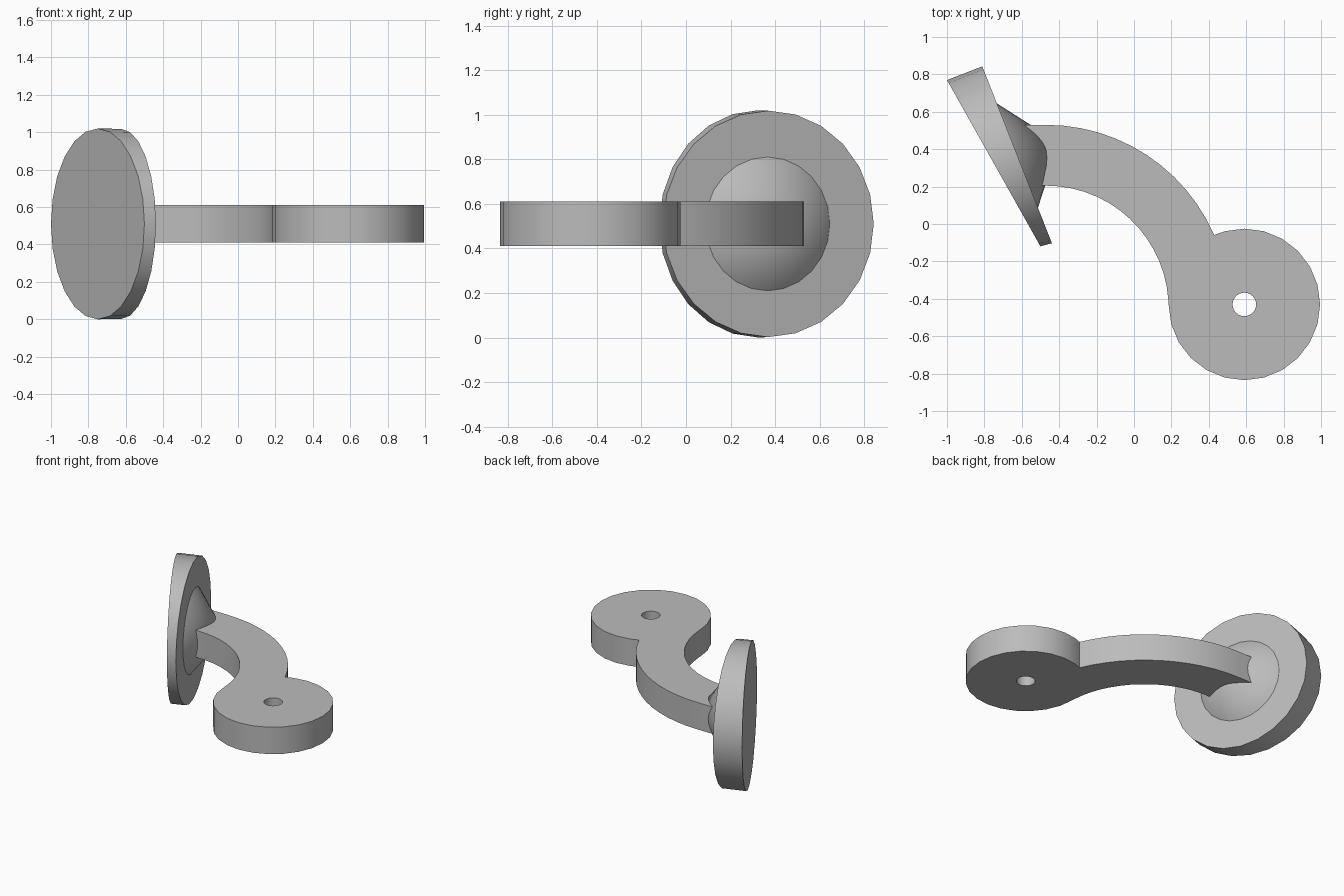
import bpy, bmesh
from math import sin, cos, radians, pi
from mathutils import Vector

cube = bpy.data.objects.get("Cube")
if cube:
    bpy.data.objects.remove(cube, do_unlink=True)

MID_Z = 0.51        # shared centre height
SEGMENTS = 24

grey = bpy.data.materials.new("plain_grey")
grey.use_nodes = True
grey.diffuse_color = (0.5, 0.5, 0.5, 1)
grey.node_tree.nodes["Principled BSDF"].inputs["Base Color"].default_value = (0.5, 0.5, 0.5, 1)


def finish(obj):
    """Select the object, give it its colour and smooth its round sides."""
    bpy.ops.object.select_all(action='DESELECT')
    obj.select_set(True)
    bpy.context.view_layer.objects.active = obj
    obj.data.materials.clear()
    obj.data.materials.append(grey)
    bpy.ops.object.shade_smooth_by_angle(angle=radians(30))


def arc(centre, radius, start, end, steps):
    """Points along a flat arc, angles in degrees."""
    angles = [radians(start + (end - start) * i / steps) for i in range(steps + 1)]
    return [(centre[0] + radius * cos(a), centre[1] + radius * sin(a)) for a in angles]


def ring(bm, centre, across, radius):
    """Upright circle of vertices; across is its horizontal direction."""
    across = Vector(across).normalized()
    up = Vector((0, 0, 1))
    angles = [2 * pi * i / SEGMENTS for i in range(SEGMENTS)]
    return [bm.verts.new(Vector(centre) + radius * (cos(a) * across + sin(a) * up)) for a in angles]


def mesh_object(name, bm):
    bmesh.ops.recalc_face_normals(bm, faces=bm.faces)
    mesh = bpy.data.meshes.new(name)
    bm.to_mesh(mesh)
    bm.free()
    obj = bpy.data.objects.new(name, mesh)
    bpy.context.collection.objects.link(obj)
    finish(obj)
    return obj


# Curved arm running into the round hub, with a through hole
bend, hub = (-0.47, -0.45), (0.59, -0.43)
outline = arc(bend, 0.98, 23.5, 90, 12)
outline += [(-0.6, 0.53), (-0.6, 0.205)]
outline += arc(bend, 0.655, 90, 4, 14)
outline += arc(hub, 0.405, 180, 465, 19)
hole = arc(hub, 0.063, 0, 345, SEGMENTS - 1)

curve = bpy.data.curves.new("arm_and_hub", 'CURVE')
curve.dimensions = '2D'
curve.fill_mode = 'BOTH'
curve.extrude = 0.1
for points in (outline, hole):
    spline = curve.splines.new('POLY')
    spline.points.add(len(points) - 1)
    for target, (x, y) in zip(spline.points, points):
        target.co = (x, y, 0, 1)
    spline.use_cyclic_u = True
arm = bpy.data.objects.new("arm_and_hub", curve)
bpy.context.collection.objects.link(arm)
arm.location.z = MID_Z
bpy.ops.object.select_all(action='DESELECT')
arm.select_set(True)
bpy.context.view_layer.objects.active = arm
bpy.ops.object.convert(target='MESH')
arm = bpy.context.view_layer.objects.active
bm = bmesh.new()
bm.from_mesh(arm.data)
bmesh.ops.remove_doubles(bm, verts=bm.verts, dist=0.0005)
bmesh.ops.recalc_face_normals(bm, faces=bm.faces)
bm.to_mesh(arm.data)
bm.free()
finish(arm)

# Wedge-shaped round pad: two tilted circles joined by a side wall
bm = bmesh.new()
outer = ring(bm, (-0.75, 0.325, MID_Z), (-0.5, 0.89, 0), 0.51)
inner = ring(bm, (-0.625, 0.37, MID_Z), (-0.37, 0.94, 0), 0.508)
bm.faces.new(outer)
bm.faces.new(inner)
for i in range(SEGMENTS):
    j = (i + 1) % SEGMENTS
    bm.faces.new((outer[i], outer[j], inner[j], inner[i]))
mesh_object("round_pad", bm)

# Cone that joins the pad to the arm
bm = bmesh.new()
across = Vector((-0.37, 0.94, 0)).normalized()
normal = Vector((across.y, -across.x, 0))
centre = Vector((-0.627, 0.365, MID_Z))
base = ring(bm, centre, across, 0.305)
tip = bm.verts.new(centre + normal * 0.235 - across * 0.02)
bm.faces.new(base)
for i in range(SEGMENTS):
    bm.faces.new((base[i], base[(i + 1) % SEGMENTS], tip))
mesh_object("pad_cone", bm)
